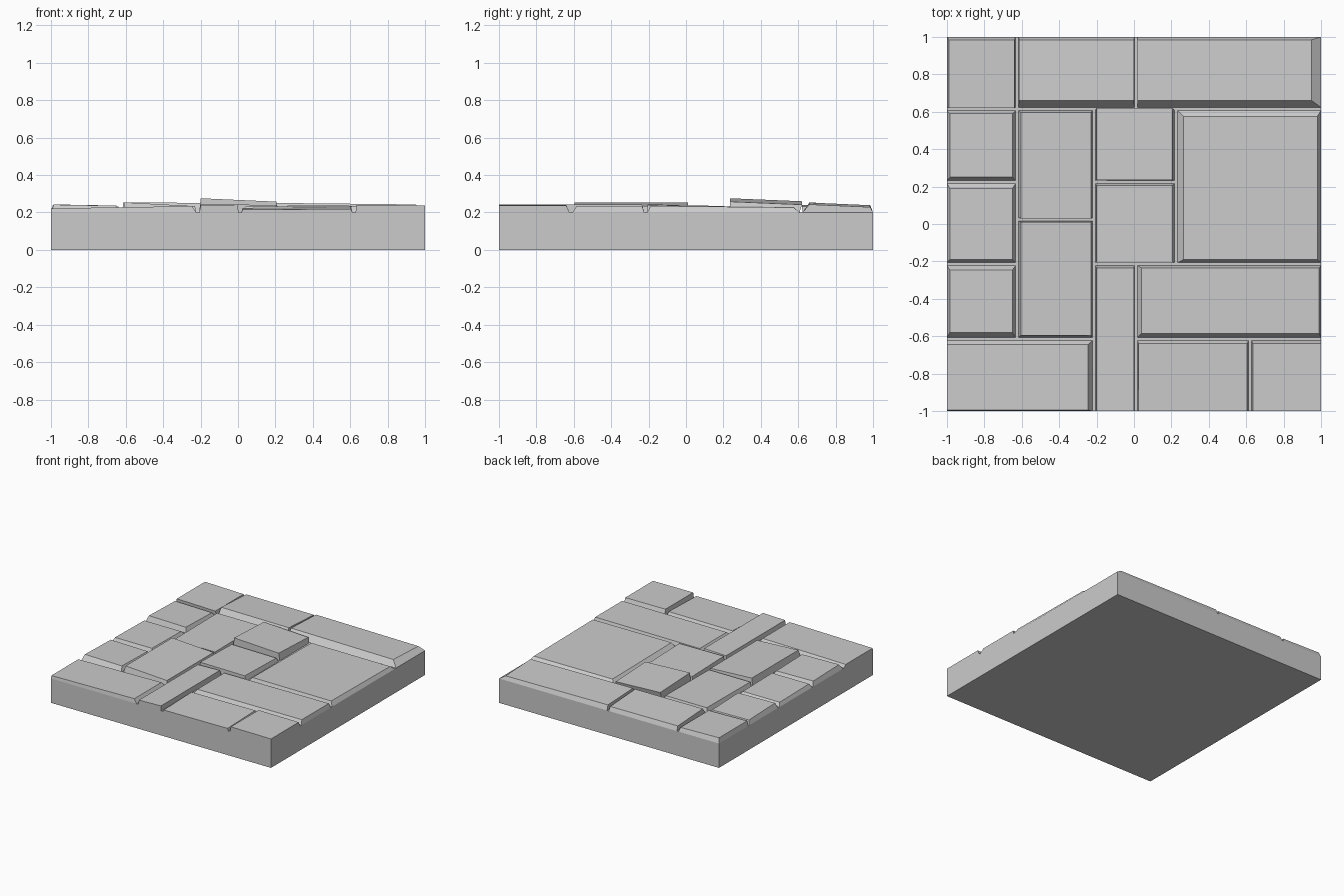
import bpy, bmesh

BED = 0.2          # groove floor height
GAP = 0.008        # half of the groove floor width
XL = [-1, -0.625, -0.215, 0.01, 0.225, 0.62, 1]
YL = [-1, -0.615, -0.215, 0.025, 0.225, 0.615, 1]


def make_object(name, bm):
    bmesh.ops.recalc_face_normals(bm, faces=bm.faces)
    mesh = bpy.data.meshes.new(name)
    bm.to_mesh(mesh)
    bm.free()
    obj = bpy.data.objects.new(name, mesh)
    bpy.context.collection.objects.link(obj)


def loft(name, low, high):
    """Closed block between two four-cornered rings."""
    bm = bmesh.new()
    a = [bm.verts.new(p) for p in low]
    b = [bm.verts.new(p) for p in high]
    bm.faces.new(a[::-1])
    bm.faces.new(b)
    for i in range(4):
        j = (i + 1) % 4
        bm.faces.new((a[i], a[j], b[j], b[i]))
    make_object(name, bm)


def foot(v, lines, side):
    """Snap a top edge to its groove line, leaving the groove open."""
    line = min(lines, key=lambda g: abs(g - v))
    return line if abs(line) == 1 else line + side * GAP


def stone(name, x0, x1, y0, y1, z, sx, sy):
    """Paving stone: top rectangle, centre height, rise along x and y."""
    fx0, fx1 = foot(x0, XL, 1), foot(x1, XL, -1)
    fy0, fy1 = foot(y0, YL, 1), foot(y1, YL, -1)
    low = [(fx0, fy0, BED), (fx1, fy0, BED), (fx1, fy1, BED), (fx0, fy1, BED)]
    high = [(x0, y0, z - sx / 2 - sy / 2), (x1, y0, z + sx / 2 - sy / 2),
            (x1, y1, z + sx / 2 + sy / 2), (x0, y1, z - sx / 2 + sy / 2)]
    loft(name, low, high)


# Foundation slab
square = [(-1, -1), (1, -1), (1, 1), (-1, 1)]
loft("foundation_slab", [(x, y, 0) for x, y in square],
     [(x, y, BED) for x, y in square])

# Paving stones, each slightly tilted
stones = [
    (-0.99, -0.64, 0.62, 0.985, 0.235, -0.008, 0.0),
    (-0.615, 0.0, 0.66, 0.985, 0.243, -0.004, -0.018),
    (0.02, 0.95, 0.66, 0.985, 0.241, -0.010, -0.014),
    (-0.985, -0.65, 0.25, 0.59, 0.235, -0.006, -0.010),
    (-0.985, -0.65, -0.19, 0.19, 0.229, 0.0, -0.006),
    (-0.985, -0.65, -0.58, -0.245, 0.235, -0.006, -0.008),
    (-1.0, -0.245, -0.995, -0.645, 0.228, 0.012, 0.0),
    (-0.605, -0.23, 0.03, 0.595, 0.232, 0.0, 0.004),
    (-0.605, -0.23, -0.595, 0.01, 0.244, -0.020, 0.0),
    (-0.20, 0.205, 0.235, 0.62, 0.259, -0.018, -0.016),
    (-0.20, 0.205, -0.205, 0.205, 0.237, -0.004, -0.010),
    (0.265, 0.98, -0.19, 0.575, 0.232, -0.002, -0.008),
    (-0.20, 0.0, -1.0, -0.235, 0.239, 0.006, 0.0),
    (0.04, 0.99, -0.585, -0.235, 0.233, 0.004, 0.0),
    (0.025, 0.605, -1.0, -0.64, 0.222, 0.004, 0.010),
    (0.635, 1.0, -1.0, -0.64, 0.239, -0.002, 0.0),
]
for n, data in enumerate(stones, 1):
    stone(f"paving_stone_{n:02d}", *data)
